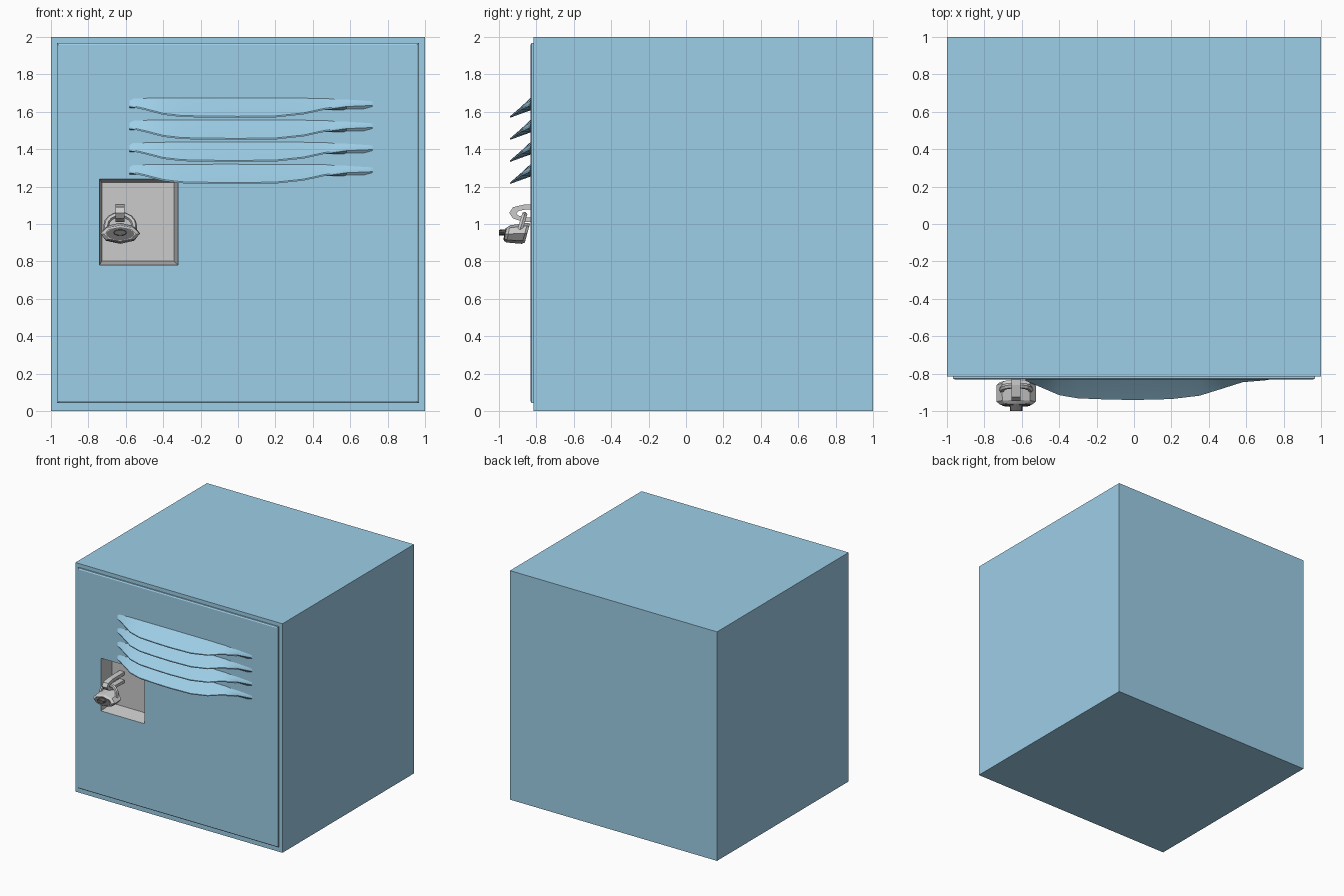
import bpy, bmesh, math

if "Cube" in bpy.data.objects:
    bpy.data.objects.remove(bpy.data.objects["Cube"])


def material(name, rgb):
    m = bpy.data.materials.new(name)
    m.diffuse_color = (*rgb, 1)
    m.use_nodes = True
    m.node_tree.nodes["Principled BSDF"].inputs["Base Color"].default_value = m.diffuse_color
    return m


BLUE = material("blue_paint", (0.34, 0.62, 0.80))
DARK = material("dark_metal", (0.12, 0.12, 0.12))


def add_object(name, bm, mat=None, smooth=False):
    me = bpy.data.meshes.new(name)
    bm.to_mesh(me)
    bm.free()
    ob = bpy.data.objects.new(name, me)
    bpy.context.collection.objects.link(ob)
    if mat:
        me.materials.append(mat)
    if smooth:
        bpy.ops.object.select_all(action='DESELECT')
        ob.select_set(True)
        bpy.context.view_layer.objects.active = ob
        bpy.ops.object.shade_smooth_by_angle(angle=math.radians(30))
    return ob


def loft(name, rings, mat=None, smooth=False, closed=True, loop=False):
    """Skin a list of equal point rings; closed caps both ends, loop joins them."""
    bm = bmesh.new()
    vs = [[bm.verts.new(p) for p in r] for r in rings]
    n = len(vs[0])
    pairs = list(zip(vs, vs[1:])) + ([(vs[-1], vs[0])] if loop else [])
    for a, b in pairs:
        for i in range(n):
            j = (i + 1) % n
            bm.faces.new((a[i], a[j], b[j], b[i]))
    if not loop:
        bm.faces.new(vs[-1])
    if closed and not loop:
        bm.faces.new(vs[0][::-1])
    if closed:
        bmesh.ops.recalc_face_normals(bm, faces=bm.faces)
    return add_object(name, bm, mat, smooth)


def rect(x0, x1, z0, z1, y):
    return [(x0, y, z0), (x1, y, z0), (x1, y, z1), (x0, y, z1)]


def ellipse(cx, y, cz, rx, rz, n=8, shear=0.0):
    """Ring facing -y, leaning in y by shear."""
    ring = []
    for i in range(n):
        a = math.tau * i / n
        dz = rz * math.sin(a)
        ring.append((cx + rx * math.cos(a), y + shear * dz, cz + dz))
    return ring


# Cabinet and door
cabinet = loft("cabinet", [rect(-1, 1, 0, 2, -0.815), rect(-1, 1, 0, 2, 1)], BLUE)
door = loft("door", [rect(-0.957, 0.957, 0.053, 1.957, -0.832),
                     rect(-0.967, 0.967, 0.043, 1.967, -0.826),
                     rect(-0.967, 0.967, 0.043, 1.967, -0.81)], BLUE)

# Opening for the latch pocket, cut through door and cabinet front
cutter = loft("pocket_cutter", [rect(-0.74, -0.32, 0.78, 1.24, -0.9),
                                rect(-0.74, -0.32, 0.78, 1.24, -0.69)])
for ob in (cabinet, door):
    mod = ob.modifiers.new("pocket", 'BOOLEAN')
    mod.object = cutter
    mod.operation = 'DIFFERENCE'
    mod.solver = 'EXACT'
    bpy.context.view_layer.objects.active = ob
    bpy.ops.object.modifier_apply(modifier=mod.name)
bpy.data.objects.remove(cutter)

# Tapered grey pocket, open to the front
loft("latch_pocket", [rect(-0.74, -0.32, 0.78, 1.24, -0.832),
                      rect(-0.728, -0.342, 0.802, 1.222, -0.70)], closed=False)

# Four hooded vent louvres: (x, lip y, lip drop below the top edge)
STATIONS = [(-0.58, -0.838, 0.052), (-0.50, -0.872, 0.070), (-0.40, -0.915, 0.096),
            (-0.30, -0.932, 0.108), (-0.15, -0.938, 0.111), (0.0, -0.941, 0.112),
            (0.20, -0.936, 0.110), (0.35, -0.918, 0.094), (0.46, -0.884, 0.070),
            (0.58, -0.846, 0.052), (0.72, -0.834, 0.046)]
for k in range(4):
    top = 1.68 - 0.118 * k
    rings = [[(x, -0.825, top), (x, y * 0.5 - 0.4145, top - drop * 0.5),
              (x, y, top - drop + 0.008), (x, y, top - drop),
              (x, -0.825, top - 0.07)] for x, y, drop in STATIONS]
    loft(f"vent_louvre_{k + 1}", rings, BLUE, smooth=True)

# Staple: flat U strip reaching out of the pocket (outer y,z / inner y,z)
CX = -0.63
outer = [(-0.69, 1.107), (-0.86, 1.105), (-0.925, 1.09), (-0.945, 1.06),
         (-0.925, 1.03), (-0.87, 1.012), (-0.69, 1.012)]
inner = [(-0.69, 1.08), (-0.86, 1.077), (-0.895, 1.07), (-0.907, 1.056),
         (-0.895, 1.045), (-0.86, 1.036), (-0.69, 1.036)]
loft("staple", [[(CX - 0.024, *o), (CX + 0.024, *o), (CX + 0.024, *i), (CX - 0.024, *i)]
                for o, i in zip(outer, inner)])

# Padlock shackle: leaning half hoop
SEG, rings = 8, []
path = [(0.075, 0.0)] + [(0.075 * math.cos(math.pi * i / SEG),
                          0.035 + 0.06 * math.sin(math.pi * i / SEG))
                         for i in range(SEG + 1)] + [(-0.075, 0.0)]
for i, (u, v) in enumerate(path):
    p, q = path[max(i - 1, 0)], path[min(i + 1, len(path) - 1)]
    d = math.hypot(q[0] - p[0], q[1] - p[1])
    nx, nz = (q[1] - p[1]) / d, -(q[0] - p[0]) / d
    ring = []
    for s in range(6):
        a = math.tau * s / 6
        r, t = 0.015 * math.cos(a), 0.015 * math.sin(a)
        w = v + nz * r
        ring.append((CX + u + nx * r, -0.892 + 0.3 * w + t, 0.955 + w - 0.3 * t))
    rings.append(ring)
loft("padlock_shackle", rings)

# Padlock body, dial face and knob
loft("padlock_body", [ellipse(CX, -0.966, 0.945, 0.085, 0.036, shear=0.2),
                      ellipse(CX, -0.950, 0.947, 0.105, 0.046, shear=0.2),
                      ellipse(CX, -0.862, 0.950, 0.106, 0.056, shear=0.27),
                      ellipse(CX, -0.848, 0.951, 0.090, 0.050, shear=0.27)])
loft("padlock_dial", [ellipse(CX, -0.971, 0.946, 0.076, 0.032, 16, 0.2),
                      ellipse(CX, -0.955, 0.946, 0.076, 0.032, 16, 0.2)], DARK)
loft("padlock_knob", [ellipse(CX, -1.0, 0.954, 0.033, 0.015, 12),
                      ellipse(CX, -0.965, 0.954, 0.035, 0.017, 12)], DARK)
